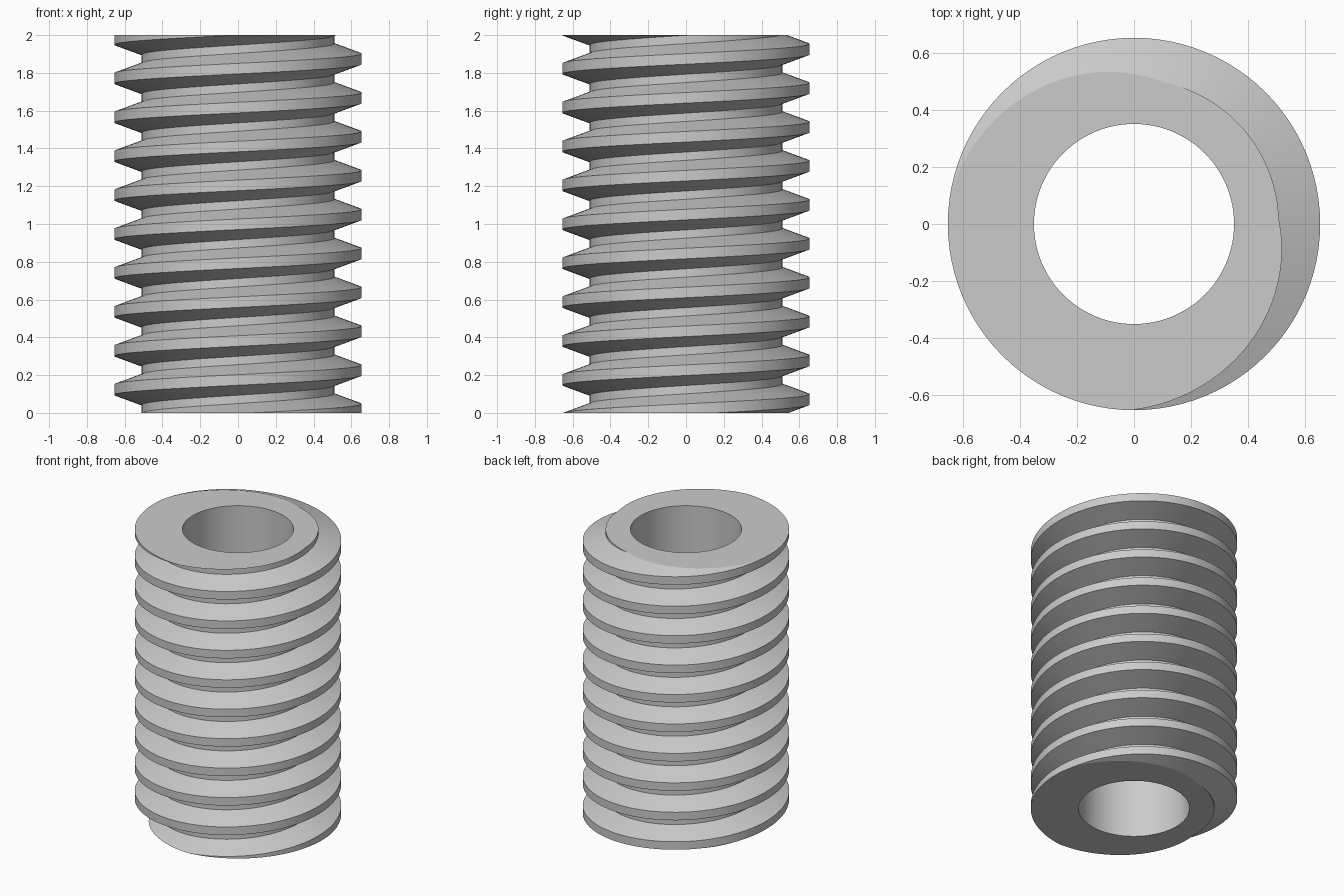
import bpy, bmesh
from math import cos, sin, pi, tau

if "Cube" in bpy.data.objects:
    bpy.data.objects.remove(bpy.data.objects["Cube"], do_unlink=True)

HEIGHT, PITCH = 2.0, 0.206
MAJOR, MINOR, BORE = 0.655, 0.51, 0.352
STEPS = 96          # segments per turn
CREST_Z = 0.02      # height of the crest centre on the +x side

# One pitch of the thread: crest, upper flank, root, lower flank
PROFILE = [(MAJOR, -0.028), (MAJOR, 0.028), (MINOR, 0.081),
           (MINOR, 0.125), (MAJOR, PITCH - 0.028)]


def skin(bm, rows):
    """Join neighbouring rows of points with quads."""
    rows = [[bm.verts.new(p) for p in row] for row in rows]
    for a, b in zip(rows, rows[1:]):
        for i in range(len(a) - 1):
            bm.faces.new((a[i], b[i], b[i + 1], a[i + 1]))


bm = bmesh.new()

# Helical thread, swept past both ends
rows = []
for s in range(-2 * STEPS, 11 * STEPS + 1):
    angle = tau * s / STEPS
    lift = CREST_Z + PITCH * s / STEPS
    rows.append([(r * cos(angle), r * sin(angle), lift + dz) for r, dz in PROFILE])
skin(bm, rows)

# Through bore
skin(bm, [[(BORE * cos(tau * s / STEPS), BORE * sin(tau * s / STEPS), z)
           for z in (-0.2, HEIGHT + 0.2)] for s in range(STEPS + 1)])
bmesh.ops.remove_doubles(bm, verts=bm.verts, dist=0.0001)

# Trim flat at both ends and close each end with a ring
for z, direction in ((0, -1), (HEIGHT, 1)):
    cut = bmesh.ops.bisect_plane(
        bm, geom=bm.verts[:] + bm.edges[:] + bm.faces[:], dist=0.00001,
        plane_co=(0, 0, z), plane_no=(0, 0, direction), clear_outer=True)
    rim = [e for e in cut["geom_cut"]
           if isinstance(e, bmesh.types.BMEdge) and e.is_boundary]
    bmesh.ops.triangle_fill(bm, edges=rim, use_beauty=True,
                            normal=(0, 0, direction))
bmesh.ops.recalc_face_normals(bm, faces=bm.faces)

mesh = bpy.data.meshes.new("threaded_sleeve")
bm.to_mesh(mesh)
bm.free()
sleeve = bpy.data.objects.new("threaded_sleeve", mesh)
bpy.context.collection.objects.link(sleeve)

# Plain grey metal
grey = bpy.data.materials.new("light_grey")
grey.use_nodes = True
colour = (0.6, 0.6, 0.6, 1)
grey.diffuse_color = colour
grey.node_tree.nodes["Principled BSDF"].inputs["Base Color"].default_value = colour
mesh.materials.append(grey)

# Smooth around the turns, sharp at the thread edges
bpy.ops.object.select_all(action="DESELECT")
sleeve.select_set(True)
bpy.context.view_layer.objects.active = sleeve
bpy.ops.object.shade_smooth_by_angle(angle=pi / 15)
